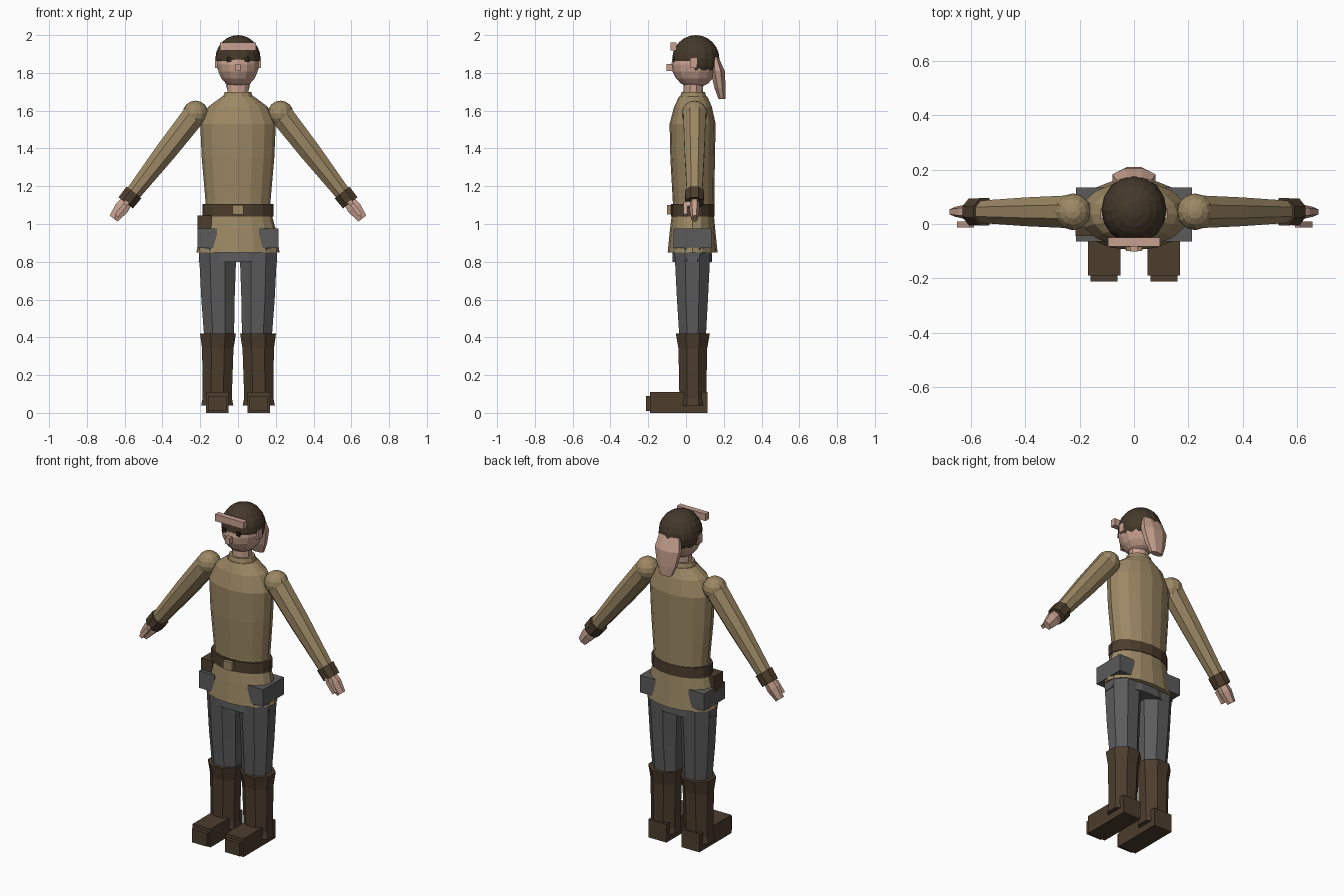
import bpy, bmesh, math
from mathutils import Matrix, Vector

if "Cube" in bpy.data.objects:
    bpy.data.objects.remove(bpy.data.objects["Cube"])


def material(name, rgb):
    m = bpy.data.materials.new(name)
    lin = [((c / 255 + 0.055) / 1.055) ** 2.4 for c in rgb]
    m.diffuse_color = (*lin, 1)
    m.use_nodes = True
    m.node_tree.nodes["Principled BSDF"].inputs["Base Color"].default_value = m.diffuse_color
    return m


TAN = material("tan_cloth", (156, 136, 100))
GREY = material("grey_cloth", (92, 91, 92))
BROWN = material("brown_leather", (76, 61, 45))
DARK = material("dark_leather", (68, 56, 42))
SKIN = material("skin", (198, 160, 142))
BLACK = material("eye_dark", (40, 34, 28))


def finish(name, bm, mat, matrix=None):
    if matrix:
        bm.transform(matrix)
    bmesh.ops.recalc_face_normals(bm, faces=bm.faces)
    me = bpy.data.meshes.new(name)
    bm.to_mesh(me)
    bm.free()
    me.materials.append(mat)
    ob = bpy.data.objects.new(name, me)
    bpy.context.collection.objects.link(ob)
    return ob


def loft(name, rings, sides, mat, matrix=None, half_turn=True):
    """Closed skin through elliptical rings given as (x, y, z, rx, ry)."""
    bm = bmesh.new()
    k = 1 / math.cos(math.pi / sides) if half_turn else 1
    loops = []
    for x, y, z, rx, ry in rings:
        loop = []
        for i in range(sides):
            a = math.tau * (i + 0.5 * half_turn) / sides
            loop.append(bm.verts.new((x + rx * k * math.cos(a), y + ry * k * math.sin(a), z)))
        loops.append(loop)
    for a, b in zip(loops, loops[1:]):
        for i in range(sides):
            j = (i + 1) % sides
            bm.faces.new((a[i], a[j], b[j], b[i]))
    bm.faces.new(loops[0])
    bm.faces.new(loops[-1])
    return finish(name, bm, mat, matrix)


def box(name, lo, hi, mat, matrix=None):
    bm = bmesh.new()
    lo, hi = Vector(lo), Vector(hi)
    bmesh.ops.create_cube(bm, size=1)
    bmesh.ops.scale(bm, vec=hi - lo, verts=bm.verts)
    bmesh.ops.translate(bm, vec=(lo + hi) / 2, verts=bm.verts)
    return finish(name, bm, mat, matrix)


def ball(name, centre, radii, mat, u=12, v=8, cuts=()):
    """Ellipsoid; each cut is (point, normal) and removes the side the normal points to."""
    bm = bmesh.new()
    bmesh.ops.create_uvsphere(bm, u_segments=u, v_segments=v, radius=1)
    bm.transform(Matrix.Translation(centre) @ Matrix.Diagonal((*radii, 1)))
    for co, no in cuts:
        bmesh.ops.bisect_plane(bm, geom=bm.verts[:] + bm.edges[:] + bm.faces[:],
                               plane_co=co, plane_no=no, clear_outer=True)
        bmesh.ops.holes_fill(bm, edges=[e for e in bm.edges if e.is_boundary])
    return finish(name, bm, mat)


# Tunic, collar, belt and skirt
loft("tunic", [(0, .04, 1.03, .17, .108), (0, .04, 1.12, .172, .11), (0, .035, 1.35, .192, .118),
               (0, .035, 1.53, .2, .122), (0, .037, 1.62, .158, .1), (0, .038, 1.675, .085, .075)],
     16, TAN, half_turn=False)
loft("collar", [(0, .038, 1.65, .085, .075), (0, .038, 1.7, .07, .062)], 12, TAN)
loft("belt", [(0, .036, 1.04, .188, .116), (0, .036, 1.105, .188, .116)], 16, BROWN, half_turn=False)
box("belt_buckle", (-.03, -.1, 1.05), (.03, -.08, 1.1), TAN)
loft("tunic_skirt", [(0, .035, .85, .22, .132), (0, .035, .97, .2, .12), (0, .036, 1.045, .18, .112)],
     16, TAN, half_turn=False)
box("belt_pouch", (-.215, -.045, .945), (-.14, .04, 1.045), BROWN)
loft("pelvis", [(0, .033, .8, .208, .105), (0, .033, .93, .195, .1)], 12, GREY)

# Neck and head
loft("neck", [(0, .037, 1.67, .055, .05), (0, .04, 1.77, .055, .05)], 10, SKIN)
ball("head", (0, .045, 1.845), (.112, .122, .125), SKIN, 14, 10, [((0, 0, 1.733), (0, 0, -1))])
ball("cap", (0, .052, 1.873), (.12, .125, .127), DARK, 16, 12, [((0, 0, 1.862), (0, 0, -1))])
ball("cap_back", (0, .052, 1.873), (.12, .125, .127), DARK, 16, 12,
     [((0, 0, 1.812), (0, 0, -1)), ((0, 0, 1.875), (0, 0, 1)), ((0, .045, 0), (0, -1, 0))])
box("nose", (-.014, -.102, 1.81), (.014, -.06, 1.848), SKIN)
box("brow_band", (-.095, -.083, 1.918), (.095, -.05, 1.96), SKIN)
loft("neck_flap", [(0, .19, 1.662, .038, .018), (0, .18, 1.72, .06, .03),
                   (0, .168, 1.81, .08, .037), (0, .155, 1.885, .065, .016)], 8, SKIN)

for s, side in ((-1, "left"), (1, "right")):
    box(f"eye_{side}", (s * .047 - .012, -.069, 1.857), (s * .047 + .012, -.06, 1.883), BLACK)
    box(f"ear_{side}", (s * .113 - .01, .02, 1.825), (s * .113 + .01, .058, 1.878), SKIN)

    # Arm: local z runs from the shoulder down to the hand
    d = Vector((s * .615, 0, -.788)).normalized()
    yaxis = Vector((0, 1, 0))
    m = Matrix((yaxis.cross(d), yaxis, d)).transposed().to_4x4()
    m.translation = (s * .225, .045, 1.585)
    ball(f"shoulder_{side}", (s * .225, .045, 1.585), (.068, .068, .068), TAN, 12, 8)
    loft(f"sleeve_{side}", [(0, 0, 0, .062, .06), (0, 0, .25, .056, .053), (0, 0, .56, .04, .04)],
         8, TAN, m)
    loft(f"cuff_{side}", [(0, 0, .53, .05, .05), (0, 0, .6, .048, .048)], 8, BROWN, m)
    loft(f"hand_{side}", [(0, 0, .58, .03, .022), (0, 0, .635, .038, .024), (0, 0, .705, .026, .016)],
         6, SKIN, m)
    box(f"thumb_{side}", (-.014, -.058, .61), (.008, -.036, .685), SKIN, m)
    box(f"thumb_base_{side}", (-.012, -.05, .59), (.008, -.01, .63), SKIN, m)

    # Hip pocket, leg, boot and foot
    x0, x1 = sorted((s * .11, s * .214))
    box(f"hip_pocket_{side}", (x0, -.065, .872), (x1, .135, .975), GREY)
    loft(f"leg_{side}", [(s * .1, .035, .4, .079, .07), (s * .106, .034, .6, .088, .082),
                         (s * .108, .034, .88, .1, .096)], 8, GREY)
    loft(f"boot_{side}", [(s * .11, .036, .04, .085, .076), (s * .11, .036, .08, .077, .071),
                          (s * .107, .036, .34, .083, .076), (s * .106, .036, .42, .095, .09)],
         8, BROWN)
    box(f"foot_{side}", (s * .11 - .06, -.19, 0), (s * .11 + .06, .115, .11), BROWN)
    box(f"toe_cap_{side}", (s * .11 - .05, -.212, .01), (s * .11 + .05, -.17, .09), BROWN)
